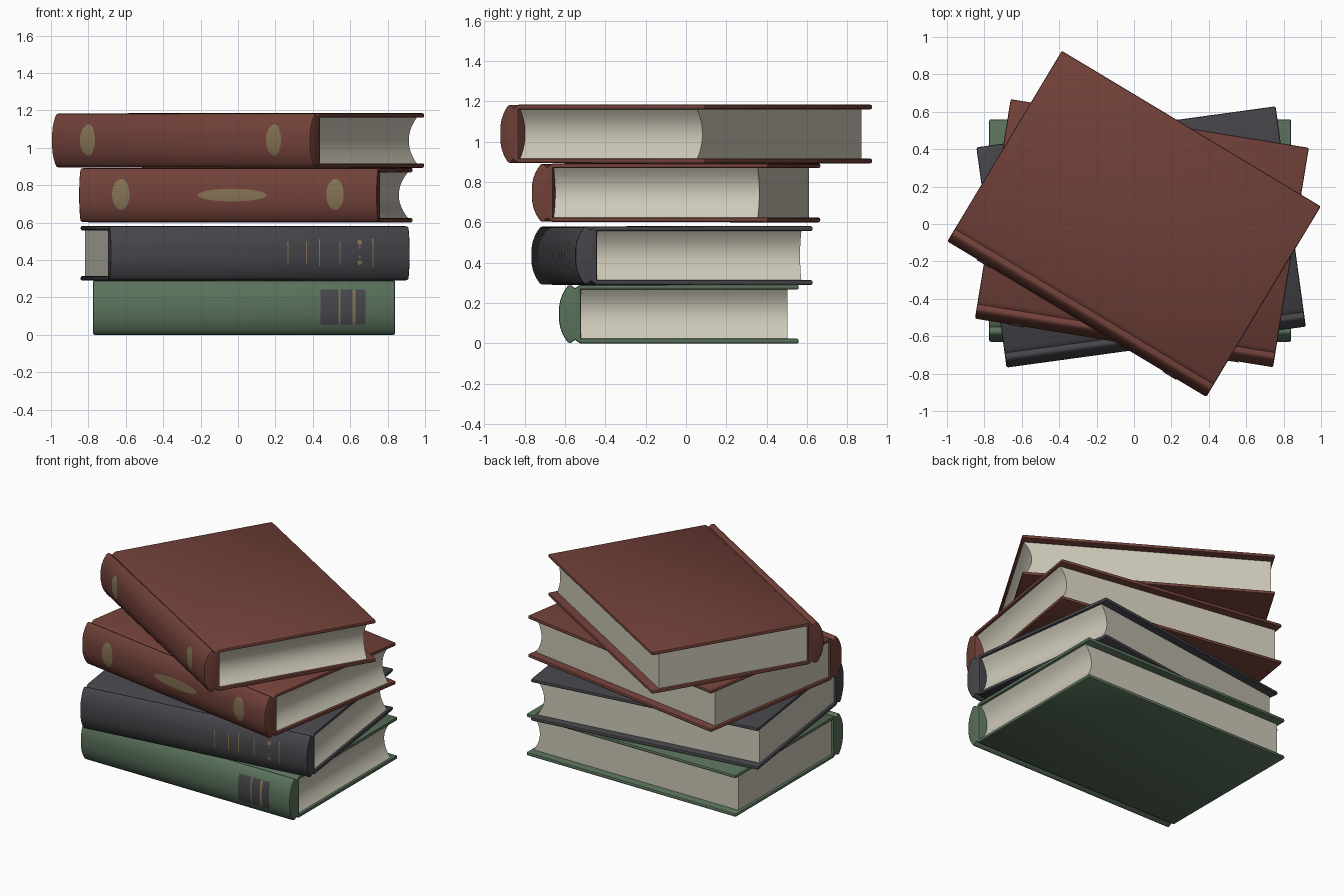
import bpy, bmesh, math
from mathutils import Matrix, Vector

cube = bpy.data.objects.get("Cube")
if cube:
    bpy.data.objects.remove(cube, do_unlink=True)

LENGTH, DEPTH, HEIGHT = 1.615, 1.19, 0.292
HL, HD, HH = LENGTH / 2, DEPTH / 2, HEIGHT / 2
BOARD = 0.024                      # cover board thickness
HINGE = 0.11                       # spine block depth


def material(name, rgb):
    m = bpy.data.materials.new(name)
    m.use_nodes = True
    color = (*rgb, 1)
    m.diffuse_color = color
    bsdf = m.node_tree.nodes["Principled BSDF"]
    bsdf.inputs["Base Color"].default_value = color
    bsdf.inputs["Roughness"].default_value = 0.8
    return m


RED = material("red leather", (0.165, 0.052, 0.040))
GREEN = material("green cloth", (0.100, 0.165, 0.105))
CHARCOAL = material("charcoal cloth", (0.060, 0.058, 0.067))
PAPER = material("paper", (0.61, 0.58, 0.48))
GOLD = material("faded gold", (0.23, 0.165, 0.085))


def finish(bm, name, mat, place, smooth=True):
    mesh = bpy.data.meshes.new(name)
    bm.to_mesh(mesh)
    bm.free()
    mesh.materials.append(mat)
    ob = bpy.data.objects.new(name, mesh)
    bpy.context.collection.objects.link(ob)
    ob.matrix_world = place
    if smooth:
        bpy.ops.object.select_all(action='DESELECT')
        ob.select_set(True)
        bpy.context.view_layer.objects.active = ob
        bpy.ops.object.shade_smooth_by_angle(angle=math.radians(35))
    return ob


def prism(points, offset):
    """Extrude a closed outline of 3D points along an offset."""
    bm = bmesh.new()
    face = bm.faces.new([bm.verts.new(p) for p in points])
    out = bmesh.ops.extrude_face_region(bm, geom=[face])
    moved = [v for v in out["geom"] if isinstance(v, bmesh.types.BMVert)]
    bmesh.ops.translate(bm, verts=moved, vec=Vector(offset))
    bmesh.ops.recalc_face_normals(bm, faces=bm.faces)
    return bm


def spine_y(z):
    return -HD + 0.045 * abs(z / 0.14) ** 2.5


def cover(name, mat, place):
    # Half outline: rounded spine, hinge groove, board, inner side
    half = [(spine_y(z), z) for z in (0.035, 0.07, 0.1, 0.122, 0.139)]
    half += [(-HD + 0.058, HH), (-HD + 0.08, HH - 0.018), (-HD + 0.105, HH - 0.001),
             (HD, HH), (HD, HH - BOARD), (-HD + HINGE, HH - BOARD)]
    outline = half + [(y, -z) for y, z in reversed(half)]
    bm = prism([(-HL, y, z) for y, z in outline], (LENGTH, 0, 0))
    edges = [e for e in bm.edges if e.is_convex and e.calc_face_angle() > 0.95]
    bmesh.ops.bevel(bm, geom=edges, offset=0.009, segments=2, profile=0.5,
                    affect='EDGES', clamp_overlap=True)
    bmesh.ops.triangulate(bm, faces=[f for f in bm.faces if len(f.verts) > 4])
    finish(bm, name + "_cover", mat, place)


def pages(name, place):
    # Block with one hollowed end
    hz, end, start = HH - BOARD + 0.001, HL - 0.017, -HD + HINGE - 0.02
    outline = [(-end, start, hz), (-end, start, -hz)]
    for i in range(13):
        t = -1 + i / 6
        outline.append((end - 0.05 * (1 - t * t), start, t * hz))
    bm = prism(outline, (0, HD - 0.055 - start, 0))
    finish(bm, name + "_pages", PAPER, place)


def decal(name, mat, place, x, z, half_x, half_z, oval=False, lift=0.003):
    # Thin painted strip that follows the spine curve
    bm = bmesh.new()
    rows, n = [], 20
    for i in range(n + 1):
        t = -math.cos(math.pi * i / n)
        w = half_x * (max(math.sqrt(max(1 - t * t, 0)), 0.02) if oval else 1)
        h = z + t * half_z
        rows.append([bm.verts.new((x + s * w, spine_y(h) - lift, h)) for s in (-1, 1)])
    for a, b in zip(rows, rows[1:]):
        bm.faces.new((a[0], a[1], b[1], b[0]))
    finish(bm, name, mat, place)


def book(name, mat, center, base, degrees):
    place = (Matrix.Translation((center[0], center[1], base + HH))
             @ Matrix.Rotation(math.radians(degrees), 4, 'Z'))
    cover(name, mat, place)
    pages(name, place)
    return place


# Bottom book with a dark label and gold bars
green = book("green_book", GREEN, (0.033, -0.036), 0.0, 0)
for i, (x, w) in enumerate(((0.457, 0.048), (0.548, 0.032), (0.622, 0.027))):
    decal(f"green_book_label_{i}", CHARCOAL, green, x, 0.002, w, 0.093)
for i, (x, w) in enumerate(((0.51, 0.004), (0.587, 0.009))):
    decal(f"green_book_bar_{i}", GOLD, green, x, 0.002, w, 0.088, lift=0.005)

# Charcoal book with thin gold lines and a small ornament
dark = book("charcoal_book", CHARCOAL, (0.038, -0.07), 0.29, 7.8)
for i, (x, h) in enumerate(((0.149, 0.058), (0.25, 0.06), (0.32, 0.073),
                            (0.431, 0.063), (0.608, 0.075))):
    decal(f"charcoal_book_line_{i}", GOLD, dark, x, 0.003, 0.003, h)
for i, (z, w, h) in enumerate(((-0.05, 0.012, 0.012), (0.058, 0.012, 0.014),
                               (0.03, 0.004, 0.008), (-0.02, 0.004, 0.008))):
    decal(f"charcoal_book_ornament_{i}", GOLD, dark, 0.537, z, w, h, True)

# Two red books with oval medallions
lower = book("lower_red_book", RED, (0.042, -0.05), 0.601, -9.26)
upper = book("upper_red_book", RED, (0, 0), 0.893, -31)
for name, place in (("lower_red_book", lower), ("upper_red_book", upper)):
    for side in (-1, 1):
        decal(f"{name}_medallion_{'left' if side > 0 else 'right'}", GOLD, place,
              0.58 * side, 0.003, 0.047, 0.083, True)
decal("lower_red_book_center_oval", GOLD, lower, 0.023, 0, 0.187, 0.034, True)
